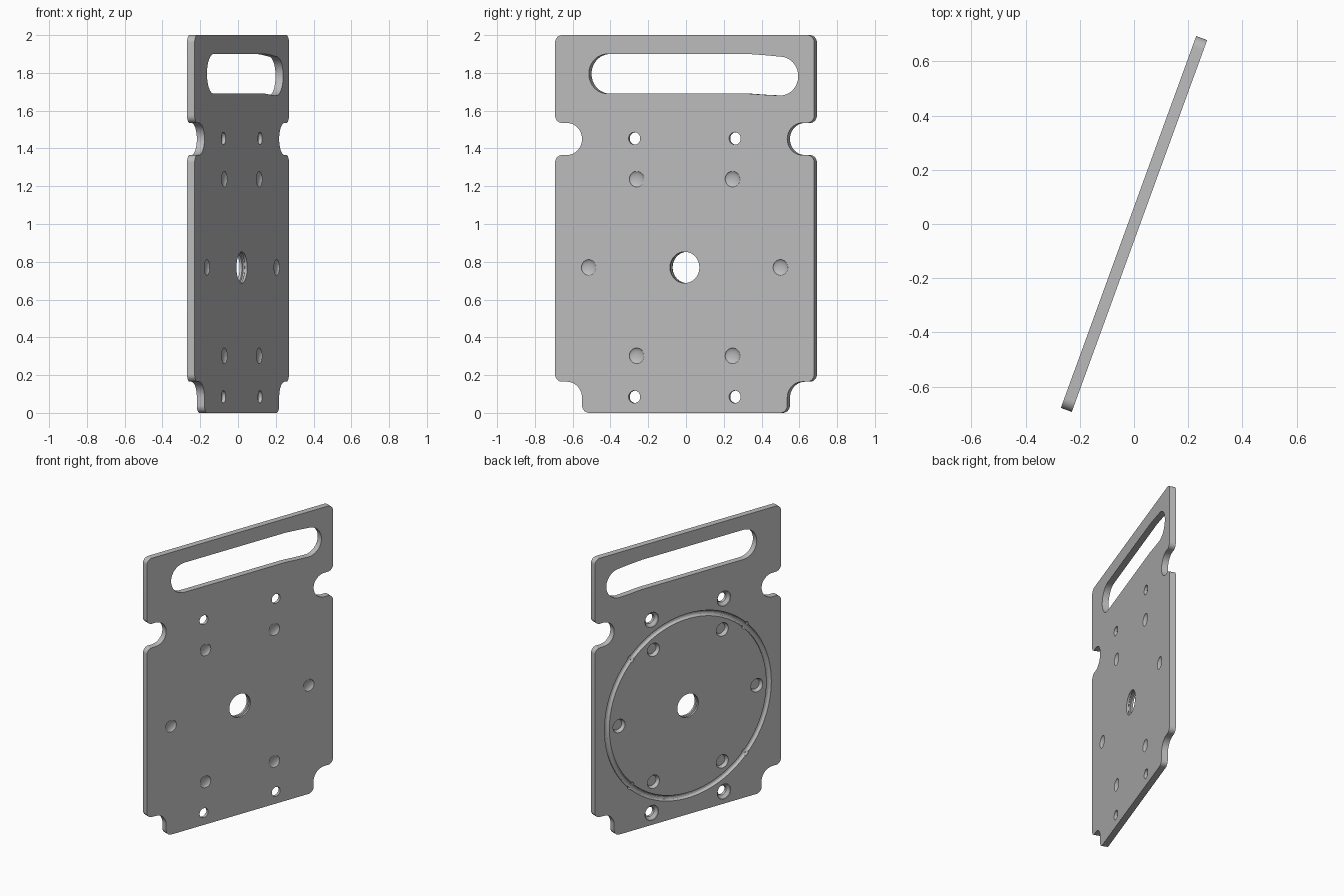
import bpy, bmesh
from math import radians, sin, cos, pi
from mathutils import Matrix, Vector

if "Cube" in bpy.data.objects:
    bpy.data.objects.remove(bpy.data.objects["Cube"])

HALF = 0.0215           # half the plate thickness
MID = 0.77              # height of the centre bore
TILT = radians(20)

steel = bpy.data.materials.new("grey_metal")
steel.use_nodes = True
GREY = (0.5, 0.5, 0.5, 1)
steel.diffuse_color = GREY
steel.node_tree.nodes["Principled BSDF"].inputs["Base Color"].default_value = GREY


def arc(cx, cy, r, start, end, n=10):
    angles = [radians(start + (end - start) * i / n) for i in range(n + 1)]
    return [(cx + r * cos(a), cy + r * sin(a)) for a in angles]


def prism(bm, points, low, high):
    """Straight extrusion of a closed outline."""
    a = [bm.verts.new((x, y, low)) for x, y in points]
    b = [bm.verts.new((x, y, high)) for x, y in points]
    bm.faces.new(a)
    bm.faces.new(b)
    for i in range(len(a)):
        bm.faces.new((a[i - 1], a[i], b[i], b[i - 1]))


def lathe(bm, x, y, profile, n=32, ring=False):
    """Turn (radius, depth) points about an axis normal to the plate."""
    rows = []
    for r, h in profile:
        rows.append([bm.verts.new((x + r * cos(2 * pi * i / n),
                                   y + r * sin(2 * pi * i / n), h)) for i in range(n)])
    pairs = list(zip(rows, rows[1:]))
    if ring:
        pairs.append((rows[-1], rows[0]))
    else:
        bm.faces.new(rows[0])
        bm.faces.new(rows[-1])
    for a, b in pairs:
        for i in range(n):
            bm.faces.new((a[i - 1], a[i], b[i], b[i - 1]))


def finish(bm, name):
    bmesh.ops.recalc_face_normals(bm, faces=bm.faces)
    mesh = bpy.data.meshes.new(name)
    bm.to_mesh(mesh)
    bm.free()
    obj = bpy.data.objects.new(name, mesh)
    bpy.context.collection.objects.link(obj)
    mesh.materials.append(steel)
    return obj


# Plate outline with rounded corners and side notches
side = arc(0.538, 0.04, 0.04, -90, 0)
side += arc(0.663, 0.08, 0.085, 180, 90)
side += arc(0.69, 0.205, 0.04, -90, 0)
side += arc(0.69, 1.325, 0.04, 0, 90)
side += arc(0.663, 1.45, 0.085, 270, 90, 20)
side += arc(0.69, 1.575, 0.04, -90, 0)
side += arc(0.69, 1.96, 0.04, 0, 90)
bm = bmesh.new()
prism(bm, side + [(-x, y) for x, y in reversed(side)], -HALF, HALF)
plate = finish(bm, "mounting_plate")

# Handle slot, slightly dropped at one end
bm = bmesh.new()
slot = arc(-0.435, 1.795, 0.105, 90, 270, 24) + [(0.36, 1.69), (0.45, 1.684)]
slot += arc(0.537, 1.783, 0.103, -90, 90, 24) + [(0.45, 1.894), (0.36, 1.9)]
prism(bm, slot, -0.1, 0.1)

# Centre bore with a shallow inner groove
lathe(bm, 0, MID, [(0.083, -0.1), (0.083, -0.008), (0.09, -0.004),
                   (0.09, 0.004), (0.083, 0.008), (0.083, 0.1)], 48)

# Countersunk screw holes
for x in (-0.283, 0.283):
    for y in (0.085, 1.453):
        lathe(bm, x, y, [(0.053, -0.1), (0.053, -HALF + 0.006),
                         (0.033, 0.002), (0.033, 0.1)])

# Six blind sockets behind, shallow dents in front
for k in range(6):
    x, y = 0.54 * cos(k * pi / 3), MID + 0.54 * sin(k * pi / 3)
    lathe(bm, x, y, [(0.047, -0.1), (0.047, -HALF + 0.006), (0.036, 0.002)])
    dent = [(0.042 * sin(radians(a)), HALF + 0.001 - 0.015 * cos(radians(a)))
            for a in (10, 25, 40, 55, 72, 90)]
    lathe(bm, x, y, dent + [(0.042, 0.1)])
openings = finish(bm, "openings_cutter")

# Ring groove on the back
bm = bmesh.new()
lathe(bm, 0, MID, [(0.635 + x, -HALF + y) for x, y in arc(0, 0, 0.019, 0, 330, 11)],
      128, ring=True)
groove = finish(bm, "ring_groove_cutter")

# Small relief pockets along the groove
bm = bmesh.new()
for k in range(4):
    a = pi / 4 + k * pi / 2
    lathe(bm, 0.635 * cos(a), MID + 0.635 * sin(a),
          [(0.027, -0.1), (0.027, -HALF + 0.003), (0.015, -HALF + 0.014)], 20)
pockets = finish(bm, "groove_pocket_cutter")

# Cut everything out of the plate
bpy.context.view_layer.objects.active = plate
for cutter in (openings, groove, pockets):
    mod = plate.modifiers.new("cut", 'BOOLEAN')
    mod.operation = 'DIFFERENCE'
    mod.solver = 'EXACT'
    mod.object = cutter
    bpy.ops.object.modifier_apply(modifier=mod.name)
    bpy.data.objects.remove(cutter)

# Stand the plate upright and turn it
along = Vector((sin(TILT), cos(TILT), 0))
up = Vector((0, 0, 1))
plate.data.transform(Matrix((along, up, along.cross(up))).transposed().to_4x4())
bpy.ops.object.select_all(action='DESELECT')
plate.select_set(True)
bpy.ops.object.shade_smooth_by_angle(angle=radians(30))
